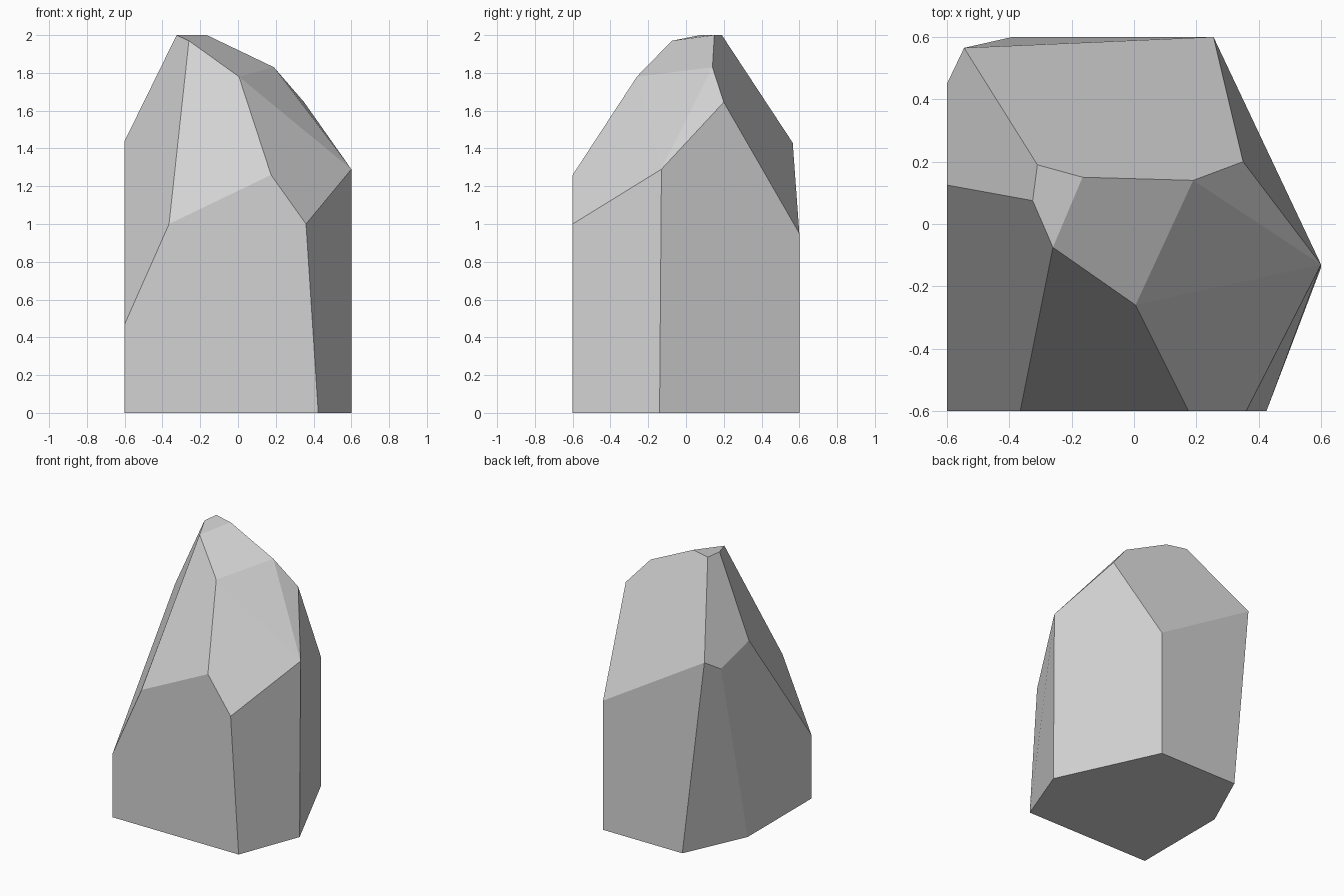
import bpy
import bmesh
from math import radians

default = bpy.data.objects.get("Cube")
if default:
    bpy.data.objects.remove(default, do_unlink=True)

# Plain grey stone
stone = bpy.data.materials.new("grey stone")
stone.use_nodes = True
grey = (0.65, 0.65, 0.65, 1)
stone.diffuse_color = grey
stone.node_tree.nodes["Principled BSDF"].inputs["Base Color"].default_value = grey

# Footprint corners on the ground
base = [(-.6, -.6), (.425, -.6), (.6, -.14), (.255, .6), (-.39, .6), (-.6, .14)]

# Shoulder corners where the walls meet the sloping facets
shoulder = [(-.6, -.6, .47), (-.365, -.6, 1), (.175, -.6, 1.26), (.36, -.6, 1),
            (.6, -.13, 1.29), (.255, .6, .95), (-.545, .565, 1.43),
            (-.6, .45, 1.355), (-.6, .125, 1.44)]

# Corners of the small crown facets and the ridge
crown = [(-.325, .075, 2), (-.31, .19, 2), (-.165, .15, 2), (-.26, -.075, 1.97),
         (.005, -.26, 1.78), (.19, .14, 1.83), (.35, .2, 1.645)]


def chipped_rock(name, corners, material):
    """Wrap the corners in a faceted hull and merge nearly flat triangles."""
    bm = bmesh.new()
    for corner in corners:
        bm.verts.new(corner)
    bmesh.ops.convex_hull(bm, input=bm.verts[:])
    bmesh.ops.dissolve_limit(bm, angle_limit=radians(14),
                             verts=bm.verts[:], edges=bm.edges[:])
    bmesh.ops.recalc_face_normals(bm, faces=bm.faces[:])
    mesh = bpy.data.meshes.new(name)
    bm.to_mesh(mesh)
    bm.free()
    mesh.materials.append(material)
    rock = bpy.data.objects.new(name, mesh)
    bpy.context.collection.objects.link(rock)
    return rock


chipped_rock("standing_rock", [(x, y, 0) for x, y in base] + shoulder + crown, stone)
